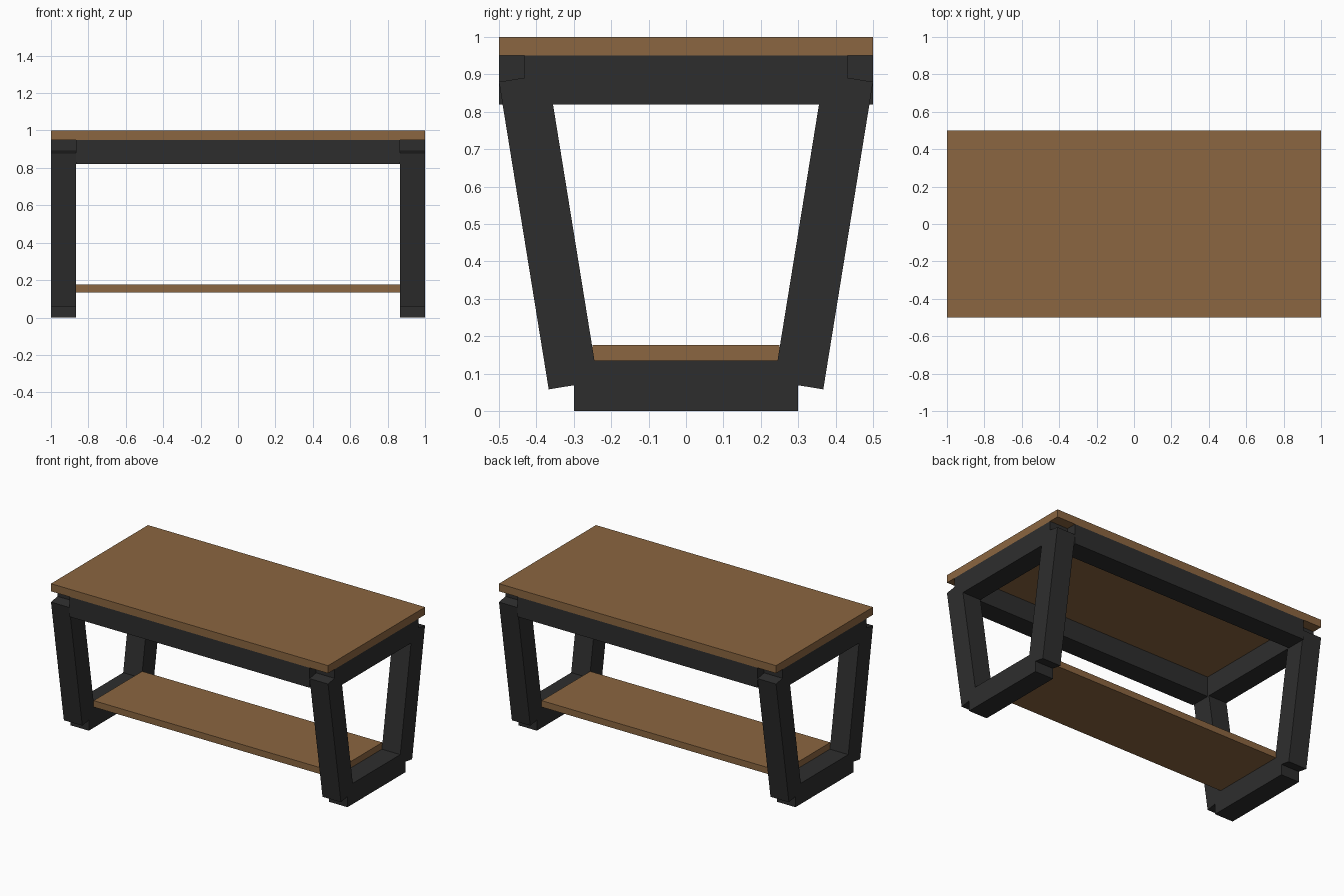
import bpy
import bmesh
from mathutils import Vector

cube = bpy.data.objects.get("Cube")
if cube:
    bpy.data.objects.remove(cube, do_unlink=True)


def make_material(name, rgb):
    mat = bpy.data.materials.new(name)
    mat.use_nodes = True
    color = (*rgb, 1.0)
    mat.diffuse_color = color
    mat.node_tree.nodes["Principled BSDF"].inputs["Base Color"].default_value = color
    return mat


wood = make_material("warm wood", (0.258, 0.133, 0.052))
metal = make_material("charcoal frame", (0.027, 0.027, 0.027))


def prism(name, profile, x0, x1, mat):
    """Extrude a (y, z) outline from x0 to x1."""
    bm = bmesh.new()
    face = bm.faces.new([bm.verts.new((x0, y, z)) for y, z in profile])
    ext = bmesh.ops.extrude_face_region(bm, geom=[face])
    moved = [v for v in ext["geom"] if isinstance(v, bmesh.types.BMVert)]
    bmesh.ops.translate(bm, verts=moved, vec=(x1 - x0, 0, 0))
    bmesh.ops.recalc_face_normals(bm, faces=bm.faces)
    mesh = bpy.data.meshes.new(name)
    bm.to_mesh(mesh)
    bm.free()
    mesh.materials.append(mat)
    obj = bpy.data.objects.new(name, mesh)
    bpy.context.collection.objects.link(obj)
    return obj


def box(name, x, y, z, mat):
    outline = [(y[0], z[0]), (y[1], z[0]), (y[1], z[1]), (y[0], z[1])]
    return prism(name, outline, x[0], x[1], mat)


BEAM = 0.133           # square section of every frame member
INNER = 1 - BEAM       # inner face of the end frames
RAIL_Z = (0.82, 0.95)

# Wooden boards
box("table_top", (-1, 1), (-0.5, 0.5), (0.95, 1.0), wood)
box("lower_shelf", (-INNER, INNER), (-0.25, 0.25), (0.135, 0.177), wood)

# Long rails under the top
for side, sy in (("front", -1), ("back", 1)):
    ys = sorted((sy * 0.5, sy * (0.5 - BEAM)))
    box(side + "_rail", (-INNER, INNER), ys, RAIL_Z, metal)

# Slanted leg outline: outer edge, then square-cut ends
foot, head = Vector((0.367, 0.058)), Vector((0.5, 0.88))
along = (head - foot).normalized()
inward = Vector((-along.y, along.x)) * BEAM
leg_outline = [foot, head, head + inward, foot + inward]

# End frames
for end, sx in (("right", -1), ("left", 1)):
    xs = sorted((sx * INNER, sx))
    box(end + "_upper_rail", xs, (-0.432, 0.432), RAIL_Z, metal)
    box(end + "_foot_rail", xs, (-0.3, 0.3), (0, 0.135), metal)
    for side, sy in (("front", -1), ("back", 1)):
        outline = [(sy * p.x, p.y) for p in leg_outline]
        prism(f"{side}_{end}_leg", outline, xs[0], xs[1], metal)
